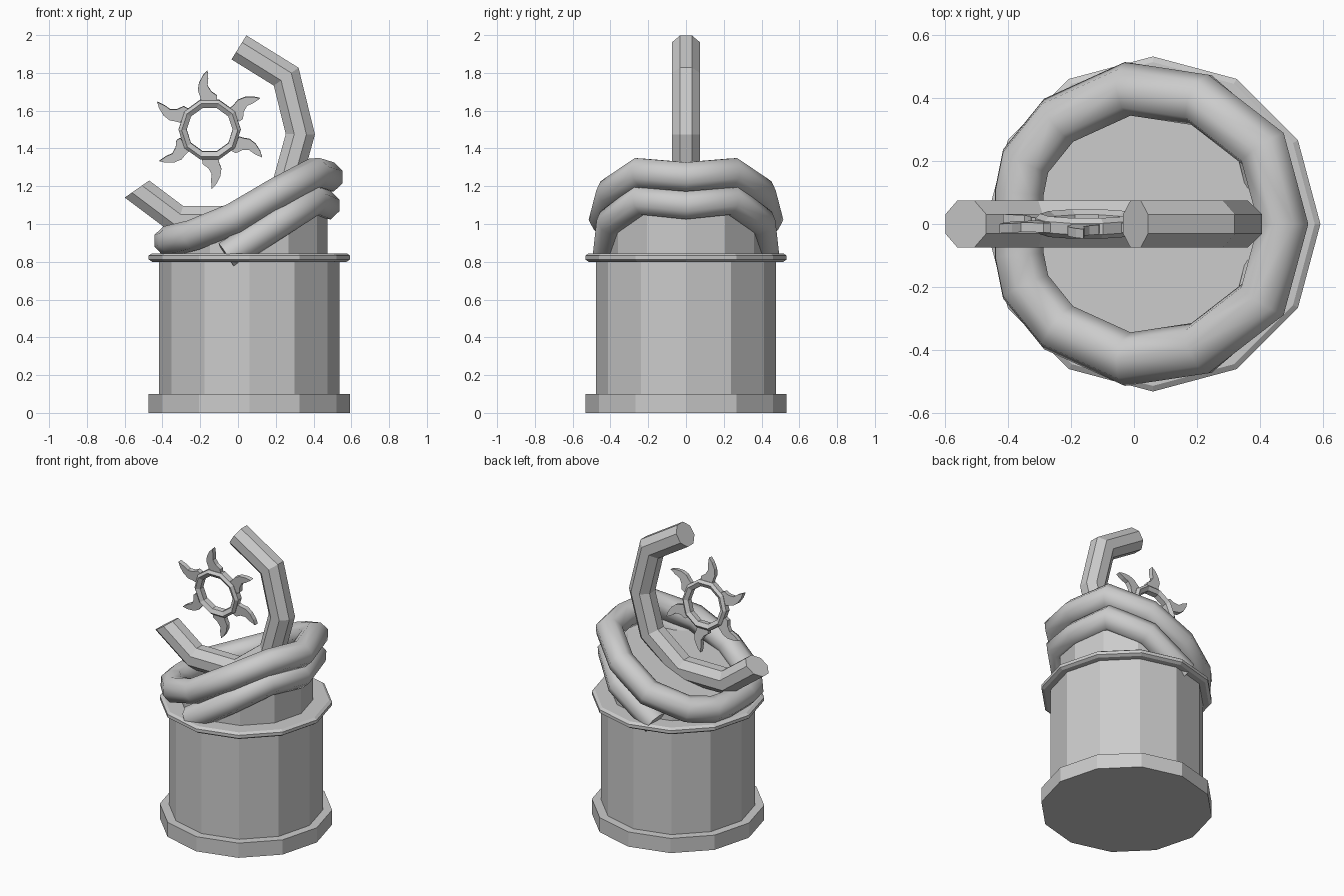
import bpy, bmesh, math
from mathutils import Vector, Matrix

if "Cube" in bpy.data.objects:
    bpy.data.objects.remove(bpy.data.objects["Cube"], do_unlink=True)

GREY = (0.6, 0.6, 0.6, 1)
stone = bpy.data.materials.new("plain_grey")
stone.use_nodes = True
stone.diffuse_color = GREY
stone.node_tree.nodes["Principled BSDF"].inputs["Base Color"].default_value = GREY

CENTRE_X = 0.06


def finish(name, bm, smooth=False):
    bmesh.ops.recalc_face_normals(bm, faces=bm.faces[:])
    mesh = bpy.data.meshes.new(name)
    bm.to_mesh(mesh)
    bm.free()
    mesh.materials.append(stone)
    obj = bpy.data.objects.new(name, mesh)
    bpy.context.collection.objects.link(obj)
    if smooth:
        bpy.ops.object.select_all(action="DESELECT")
        obj.select_set(True)
        bpy.context.view_layer.objects.active = obj
        bpy.ops.object.shade_smooth_by_angle(angle=math.radians(50))
    return obj


def bridge(bm, a, b):
    for i in range(len(a)):
        j = (i + 1) % len(a)
        bm.faces.new((a[i], a[j], b[j], b[i]))


def lathe(profile, sides, closed=False):
    """Revolve (radius, height) points; capped, or joined into a ring."""
    bm = bmesh.new()
    rings = []
    for r, z in profile:
        angles = [math.tau * i / sides for i in range(sides)]
        rings.append([bm.verts.new((r * math.cos(a), r * math.sin(a), z)) for a in angles])
    for a, b in zip(rings, rings[1:]):
        bridge(bm, a, b)
    if closed:
        bridge(bm, rings[-1], rings[0])
    else:
        bm.faces.new(rings[0])
        bm.faces.new(rings[-1])
    return bm


def tube(path, radius, start=None, end=None, caps=(True, True)):
    """Eight-sided tube with mitred bends; start and end are cut-plane normals."""
    pts = [Vector(p) for p in path]
    dirs = [(b - a).normalized() for a, b in zip(pts, pts[1:])]
    normals = [Vector(start) if start else dirs[0]]
    normals += [(a + b).normalized() for a, b in zip(dirs, dirs[1:])]
    normals.append(Vector(end) if end else dirs[-1])
    d = dirs[0]
    side = d.cross(Vector((0, 0, 1))).normalized()
    up = side.cross(d)
    angles = [math.tau * (i + 0.5) / 8 for i in range(8)]
    ring = [pts[0] + radius * (side * math.cos(a) + up * math.sin(a)) for a in angles]
    bm = bmesh.new()
    rings = []
    for k, (p, n) in enumerate(zip(pts, normals)):
        d = dirs[max(k - 1, 0)]
        ring = [q + d * ((p - q).dot(n) / d.dot(n)) for q in ring]
        rings.append([bm.verts.new(q) for q in ring])
    for a, b in zip(rings, rings[1:]):
        bridge(bm, a, b)
    for use, r in zip(caps, (rings[0], rings[-1])):
        if use:
            bm.faces.new(r)
    return bm


def mirror_y(obj):
    mod = obj.modifiers.new("mirror", "MIRROR")
    mod.use_axis = (False, True, False)
    mod.use_clip = True
    mod.merge_threshold = 0.002


# Twelve-sided pedestal: foot, body and bevelled collar
profiles = {
    "pedestal_foot": [(0.533, 0), (0.533, 0.1)],
    "pedestal_body": [(0.477, 0.1), (0.477, 0.8)],
    "pedestal_collar": [(0.515, 0.8), (0.533, 0.812), (0.533, 0.833), (0.515, 0.845)],
}
for name, profile in profiles.items():
    finish(name, lathe(profile, 12)).location.x = CENTRE_X

# Drum with a top that slopes with the coils
bm = lathe([(0.415, 0.83), (0.415, 1.0)], 12)
for v in bm.verts:
    if v.co.z > 0.9:
        v.co.z = 1.03 + 0.4 * v.co.x
finish("sloped_drum", bm).location.x = CENTRE_X

# Full upper coil, half built and mirrored
upper = [(0.475, 0, 1.25), (0.41, 0.24, 1.27), (0.21, 0.395, 1.165),
         (-0.02, 0.43, 1.03), (-0.24, 0.33, 0.94), (-0.345, 0.2, 0.915),
         (-0.365, 0.1, 0.91), (-0.365, 0, 0.91)]
mirror_y(finish("upper_coil", tube(upper, 0.083, (0, 1, 0), (0, -1, 0), (False, False)), True))

# Lower coil, running down into the collar on both sides
lower = [(0.46, 0, 1.1), (0.4, 0.24, 1.125), (0.22, 0.395, 1.01), (-0.06, 0.415, 0.83)]
mirror_y(finish("lower_coil", tube(lower, 0.08, (0, 1, 0), None, (False, True)), True))

# Bent stem rising out of the coils
stem = [(-0.535, 0, 1.185), (-0.315, 0, 1.02), (0.02, 0, 1.02), (0.255, 0, 1.205),
        (0.33, 0, 1.475), (0.255, 0, 1.78), (0.005, 0, 1.935)]
finish("bent_stem", tube(stem, 0.081, (0.57, 0, -0.82), None))


# Floating sun: ten-sided ring and six curved rays, leaning slightly forward
def place_sun(obj):
    obj.location = (-0.15, 0, 1.5)
    obj.rotation_euler.x = math.pi / 2 + 0.1


ring = [(0.165, -0.018), (0.165, 0.018), (0.148, 0.033), (0.122, 0.018),
        (0.122, -0.018), (0.148, -0.033)]
place_sun(finish("sun_ring", lathe(ring, 10, closed=True)))

outline = [(0.045, 0.155), (0.045, 0.18), (0.015, 0.203), (-0.003, 0.235), (0.002, 0.27),
           (0.0, 0.315), (-0.025, 0.29), (-0.048, 0.25), (-0.055, 0.21),
           (-0.045, 0.18), (-0.04, 0.155)]
bm = bmesh.new()
for k in range(6):
    turn = Matrix.Rotation(math.radians(2 + 60 * k), 3, "Z")
    back, front = [[bm.verts.new(turn @ Vector((x, y, z))) for x, y in outline]
                   for z in (-0.015, 0.015)]
    bridge(bm, back, front)
    bm.faces.new(back)
    bm.faces.new(front)
place_sun(finish("sun_rays", bm))
